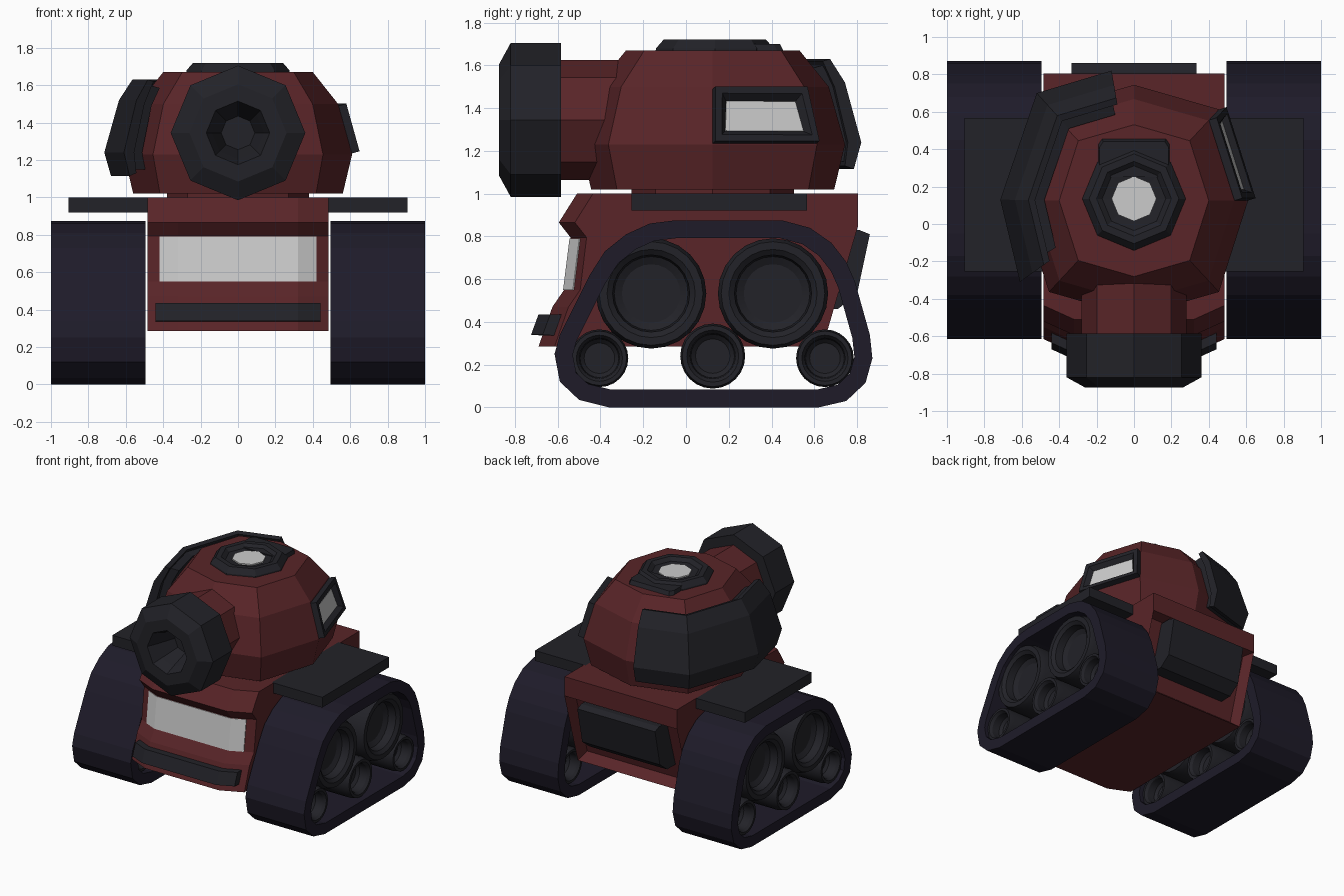
import bpy, bmesh
from math import cos, sin, pi
from mathutils import Vector

if "Cube" in bpy.data.objects:
    bpy.data.objects.remove(bpy.data.objects["Cube"])


def material(name, rgb):
    m = bpy.data.materials.new(name)
    m.diffuse_color = (*rgb, 1)
    m.use_nodes = True
    m.node_tree.nodes["Principled BSDF"].inputs["Base Color"].default_value = m.diffuse_color
    return m


RED = material("red_paint", (0.10, 0.018, 0.021))
DARK = material("dark_metal", (0.016, 0.016, 0.021))
RUBBER = material("track_rubber", (0.013, 0.011, 0.022))


def finish(name, bm, mat, mirror=False, smooth=False):
    bmesh.ops.recalc_face_normals(bm, faces=bm.faces)
    me = bpy.data.meshes.new(name)
    bm.to_mesh(me)
    bm.free()
    ob = bpy.data.objects.new(name, me)
    bpy.context.collection.objects.link(ob)
    if mat:
        me.materials.append(mat)
    if mirror:
        ob.modifiers.new("Mirror", 'MIRROR')
    if smooth:
        bpy.ops.object.select_all(action='DESELECT')
        ob.select_set(True)
        bpy.context.view_layer.objects.active = ob
        bpy.ops.object.shade_smooth_by_angle(angle=0.5)
    return ob


def loft_mesh(sections, wrap=False):
    """Bridge closed rings of points; cap both ends unless wrapped."""
    bm = bmesh.new()
    rings = [[bm.verts.new(p) for p in s] for s in sections]
    pairs = list(zip(rings, rings[1:])) + ([(rings[-1], rings[0])] if wrap else [])
    for a, b in pairs:
        for i in range(len(a)):
            j = (i + 1) % len(a)
            bm.faces.new((a[i], a[j], b[j], b[i]))
    if not wrap:
        bm.faces.new(rings[0])
        bm.faces.new(rings[-1])
    bmesh.ops.recalc_face_normals(bm, faces=bm.faces)
    return bm


def loft(name, sections, mat, wrap=False, **kw):
    return finish(name, loft_mesh(sections, wrap), mat, **kw)


def turned(name, profile, n, axis, c, mat, **kw):
    """Turned part: profile of (radius, position along axis)."""
    def pt(r, h, a):
        u, v = r * cos(a), r * sin(a)
        x, y, z = {'x': (h, u, v), 'y': (u, h, v), 'z': (u, v, h)}[axis]
        return (x + c[0], y + c[1], z + c[2])
    secs = [[pt(r, h, 2 * pi * i / n) for i in range(n)] for r, h in profile]
    return loft(name, secs, mat, **kw)


def box(name, x0, x1, y0, y1, z0, z1, mat, **kw):
    return loft(name, [[(x0, y0, z), (x1, y0, z), (x1, y1, z), (x0, y1, z)] for z in (z0, z1)], mat, **kw)


def bow(x):
    """How far the hull front sweeps back toward its sides."""
    return max(0, abs(x) - 0.32) / 0.165 * 0.075


def swept(front, back, half):
    return [[(x, y + bow(x), z) for y, z in front] + [(x, y, z) for y, z in back]
            for x in (-half, -0.32, 0.32, half)]


# Hull with recessed rear face
hull = loft_mesh(swept(
    [(-0.69, 0.285), (-0.625, 0.47), (-0.57, 0.55), (-0.54, 0.795), (-0.595, 0.865), (-0.51, 1.0)],
    [(0.805, 1.0), (0.805, 0.85), (0.64, 0.285)], 0.485))
rear = [f for f in hull.faces if f.normal.y > 0.8 and f.calc_center_median().z < 0.7]
bmesh.ops.inset_region(hull, faces=rear, thickness=0.035, depth=-0.08, use_even_offset=True)
finish("hull", hull, RED)

# Front light strip, bumper and rear hatch
loft("front_light", swept([(-0.575, 0.55), (-0.545, 0.79)], [(-0.40, 0.79), (-0.40, 0.55)], 0.42), None)
loft("front_bumper", swept([(-0.725, 0.34), (-0.69, 0.435), (-0.58, 0.435), (-0.58, 0.33)], [], 0.44), DARK)
panel = [(0.70, 0.83), (0.81, 0.83), (0.86, 0.81), (0.80, 0.53), (0.71, 0.46), (0.60, 0.46)]
loft("rear_panel", [[(x, y, z) for y, z in panel] for x in (-0.335, 0.335)], DARK)

# Tracks: outer loop and inset inner loop
outer = [Vector(p) for p in (
    (-0.36, 0), (0.62, 0), (0.75, 0.03), (0.84, 0.115), (0.872, 0.23), (0.86, 0.34), (0.79, 0.59),
    (0.75, 0.68), (0.68, 0.77), (0.58, 0.84), (0.45, 0.875), (-0.05, 0.875), (-0.17, 0.86),
    (-0.28, 0.81), (-0.38, 0.73), (-0.45, 0.62), (-0.59, 0.34), (-0.615, 0.25), (-0.59, 0.12),
    (-0.50, 0.035))]
inner = []
for i, p in enumerate(outer):
    a, b = (p - outer[i - 1]).normalized(), (outer[(i + 1) % len(outer)] - p).normalized()
    na, nb = Vector((a.y, -a.x)), Vector((b.y, -b.x))
    inner.append(p - 0.083 * (na + nb) / (1 + na.dot(nb)))
loft("track", [[(x, p.x, p.y) for p in loop] for loop, x in
               ((outer, 0.495), (outer, 1.0), (inner, 1.0), (inner, 0.495))], RUBBER, wrap=True, mirror=True)

# Road wheels with dished faces on both sides
for k, (y, z, r) in enumerate(((-0.163, 0.533, 0.258), (0.407, 0.533, 0.258),
                               (-0.405, 0.23, 0.135), (0.125, 0.24, 0.152), (0.65, 0.23, 0.135))):
    half = [(0.53, 0.12), (0.67, 0.14), (0.70, 0.20), (0.80, 0.22), (0.94, 0.22), (1.0, 0.18)]
    prof = [(r * f, 0.75 + h) for f, h in half]
    prof += [(r * f, 0.75 - h) for f, h in reversed(half)]
    turned(f"wheel_{k + 1}", prof, 24, 'x', (0, y, z), DARK, mirror=True, smooth=True)

# Fenders
box("fender", 0.47, 0.905, -0.255, 0.567, 0.92, 1.0, DARK, mirror=True)

# Turret: eight-sided dome with slightly full diagonals
C = Vector((0, 0.125, 0))
OCT = [(1, 0), (0.745, 0.80), (0, 1.015), (-0.745, 0.80), (-1, 0), (-0.745, -0.80), (0, -1.015), (0.745, -0.80)]
turned("turret_neck", [(0.38, 0.98), (0.38, 1.05)], 8, 'z', C, RED)
loft("turret", [[C + Vector((r * u, r * v, z)) for u, v in OCT] for r, z in
                ((0.56, 1.02), (0.61, 1.23), (0.535, 1.50), (0.40, 1.67))], RED)

# Roof hatch, its hinge and lens
H = (0, 0.135, 0)
turned("roof_hatch", [(0.28, 1.65), (0.275, 1.68), (0.24, 1.72), (0.20, 1.72), (0.17, 1.695), (0.12, 1.69)],
       8, 'z', H, DARK)
loft("hatch_hinge", [[(-w, 0.25, z), (w, 0.25, z), (w, b - 0.03, z), (w - 0.02, b, z), (0.02 - w, b, z),
                      (-w, b - 0.03, z)] for w, b, z in ((0.195, 0.465, 1.65), (0.185, 0.44, 1.70))], DARK)
turned("roof_lens", [(0.12, 1.67), (0.12, 1.70)], 8, 'z', H, None)

# Gun barrel and hollow muzzle
G = (0, 0, 1.345)
turned("barrel", [(0.28, -0.60), (0.28, 0.0)], 8, 'y', G, RED)
turned("muzzle", [(0.36, -0.585), (0.36, -0.82), (0.26, -0.875), (0.17, -0.875), (0.14, -0.80),
                  (0.09, -0.65)], 8, 'y', G, DARK)

# Side armour: outer plate on a smaller spacer, section given as (scale from turret axis, height)
plan = [(-0.12, 0.82), (-0.52, 0.70), (-0.715, 0.13), (-0.61, -0.31)]
base_plan = [(-0.15, 0.81), (-0.52, 0.70), (-0.715, 0.13), (-0.625, -0.25)]
for name, path, sec in (
        ("side_armour", plan, [(0.89, 1.13), (0.95, 1.115), (1.0, 1.24), (0.89, 1.52), (0.79, 1.63), (0.74, 1.62),
                               (0.82, 1.50), (0.91, 1.24)]),
        ("armour_spacer", base_plan, [(0.78, 1.15), (0.90, 1.15), (0.93, 1.24), (0.84, 1.50), (0.75, 1.60),
                                      (0.67, 1.585), (0.74, 1.49), (0.82, 1.24)])):
    loft(name, [[(x * k, C.y + (y - C.y) * k, z) for k, z in sec] for x, y in path], DARK)

# Side window: framed box on the right rear turret facet
N = Vector((0.953, 0.304, 0.27)).normalized()


def on_turret(t, z, out):
    r = 0.61 - (z - 1.23) * 0.278
    u, v = 1 - 0.255 * t, 0.80 * t
    return C + Vector((r * u, r * v, z)) + N * out


corners = [(0, 1.235), (1, 1.235), (1, 1.49), (0, 1.49)]
win = loft_mesh([[on_turret(t, z, o) for t, z in corners] for o in (-0.03, 0.045)])
face = max(win.faces, key=lambda f: f.normal.dot(N))
bmesh.ops.inset_region(win, faces=[face], thickness=0.045)
bmesh.ops.inset_region(win, faces=[face], thickness=0.04, depth=-0.035)
glass = [v.co + N * 0.004 for v in face.verts]
back = [p - N * 0.02 for p in glass]
finish("window_frame", win, DARK)
loft("window_glass", [glass, back], None)
